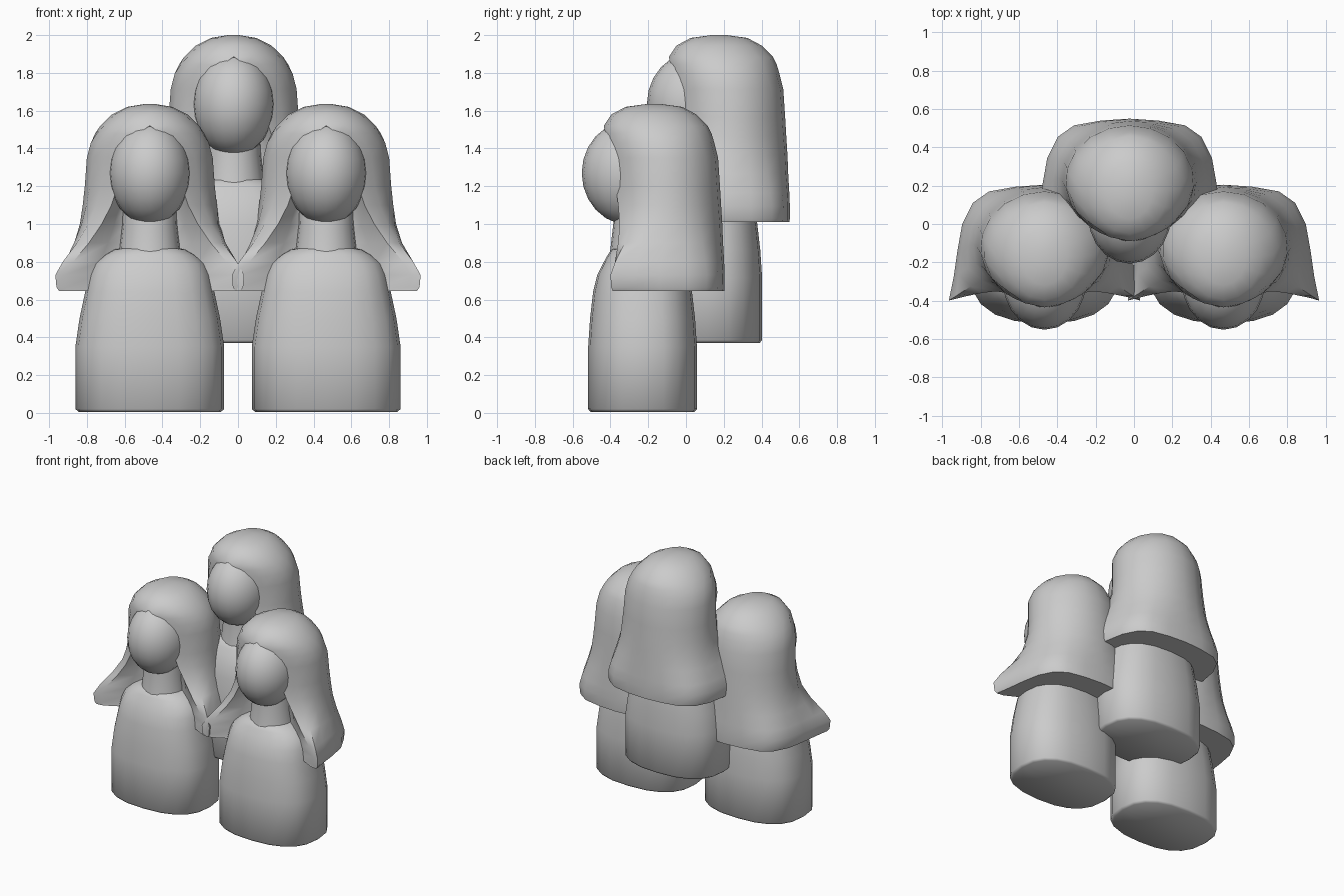
import bpy, bmesh
from math import sin, cos, asin, pi, radians

if "Cube" in bpy.data.objects:
    bpy.data.objects.remove(bpy.data.objects["Cube"])

FIGURES = {"left": (-0.467, 0, 0), "right": (0.467, 0, 0), "back": (-0.023, 0.345, 0.365)}


def loft(rings):
    """Skin a stack of equal-length closed rings into a capped bmesh."""
    bm = bmesh.new()
    rows = [[bm.verts.new(p) for p in r] for r in rings]
    n = len(rows[0])
    for a, b in zip(rows, rows[1:]):
        for i in range(n):
            j = (i + 1) % n
            bm.faces.new((a[i], a[j], b[j], b[i]))
    bm.faces.new(rows[0][::-1])
    bm.faces.new(rows[-1])
    return bm


def place(bm, part):
    """Put one copy of a part on every figure."""
    bmesh.ops.recalc_face_normals(bm, faces=bm.faces)
    mesh = bpy.data.meshes.new(part)
    bm.to_mesh(mesh)
    bm.free()
    mesh.shade_smooth()
    mesh.set_sharp_from_angle(angle=radians(55))
    for side, loc in FIGURES.items():
        ob = bpy.data.objects.new(f"{side}_{part}", mesh)
        ob.location = loc
        bpy.context.collection.objects.link(ob)


def oval(z, hw, hd, yc, power=2.0, n=20):
    def sp(v):
        return (1 if v >= 0 else -1) * abs(v) ** (2 / power)
    return [(hw * sp(cos(2 * pi * i / n)), yc + hd * sp(sin(2 * pi * i / n)), z) for i in range(n)]


# robe: rounded column with full shoulders
robe = [(0.005, .375, .275), (.02, .394, .288), (.35, .394, .288), (.5, .372, .278), (.64, .342, .262),
        (.73, .322, .24), (.79, .295, .21), (.835, .245, .185), (.865, .19, .165), (.875, .14, .14)]
place(loft([oval(z, w, d, -.23, 2.5) for z, w, d in robe]), "robe")

# neck
neck = [(.82, .168), (.87, .16), (1.0, .145), (1.15, .14)]
place(loft([oval(z, r, r, -.24) for z, r in neck]), "neck")

# head
bm = bmesh.new()
bmesh.ops.create_uvsphere(bm, u_segments=20, v_segments=12, radius=1)
for v in bm.verts:
    x, y, z = v.co
    v.co = (x * .217, -.30 + y * .252, 1.27 + z * .275)
place(bm, "head")

# veil: solid domed hood wrapping the face, flaring to two front corners at the hem
HEM = [(.45, -.385), (.50, -.40), (.475, -.28), (.455, -.14), (.43, 0),
       (.375, .11), (.29, .17), (.15, .195), (0, .205)]
# z, half width, opening half width, centre y, half depth, hem blend
VEIL = [(.645, .36, .23, -.11, .30, .9), (.665, .36, .23, -.11, .30, .97), (.73, .36, .23, -.11, .30, 1),
        (.80, .36, .23, -.11, .30, .8), (.90, .36, .23, -.11, .30, .42), (1.0, .355, .22, -.11, .30, .15),
        (1.1, .35, .19, -.11, .295, .05), (1.2, .345, .17, -.115, .295, 0), (1.35, .335, .15, -.125, .295, 0),
        (1.43, .317, .11, -.14, .29, 0), (1.48, .29, .06, -.15, .285, 0), (1.52, .262, 0, -.16, .275, 0),
        (1.58, .20, 0, -.17, .225, 0), (1.62, .12, 0, -.17, .15, 0), (1.635, .03, 0, -.17, .04, 0)]
rings = []
for z, w, opening, yc, d, t in VEIL:
    a0 = asin(opening / w)
    half = []
    for i, (hx, hy) in enumerate(HEM):
        a = a0 + (pi - a0) * i / (len(HEM) - 1)
        half.append((w * sin(a) * (1 - t) + hx * t, (yc - d * cos(a)) * (1 - t) + hy * t, z))
    # inner edge tucked behind face, neck and shoulders
    fx, fy, _ = half[0]
    ix, iy = (min(.12, opening), -.22) if opening else (0, fy)
    half = [(ix, iy, z), ((fx + ix) / 2, (fy + iy) / 2, z)] + half
    rings.append(half + [(-x, y, zz) for x, y, zz in half[-2::-1]])
bm = loft(rings)
bmesh.ops.remove_doubles(bm, verts=bm.verts, dist=.002)
place(bm, "veil")
